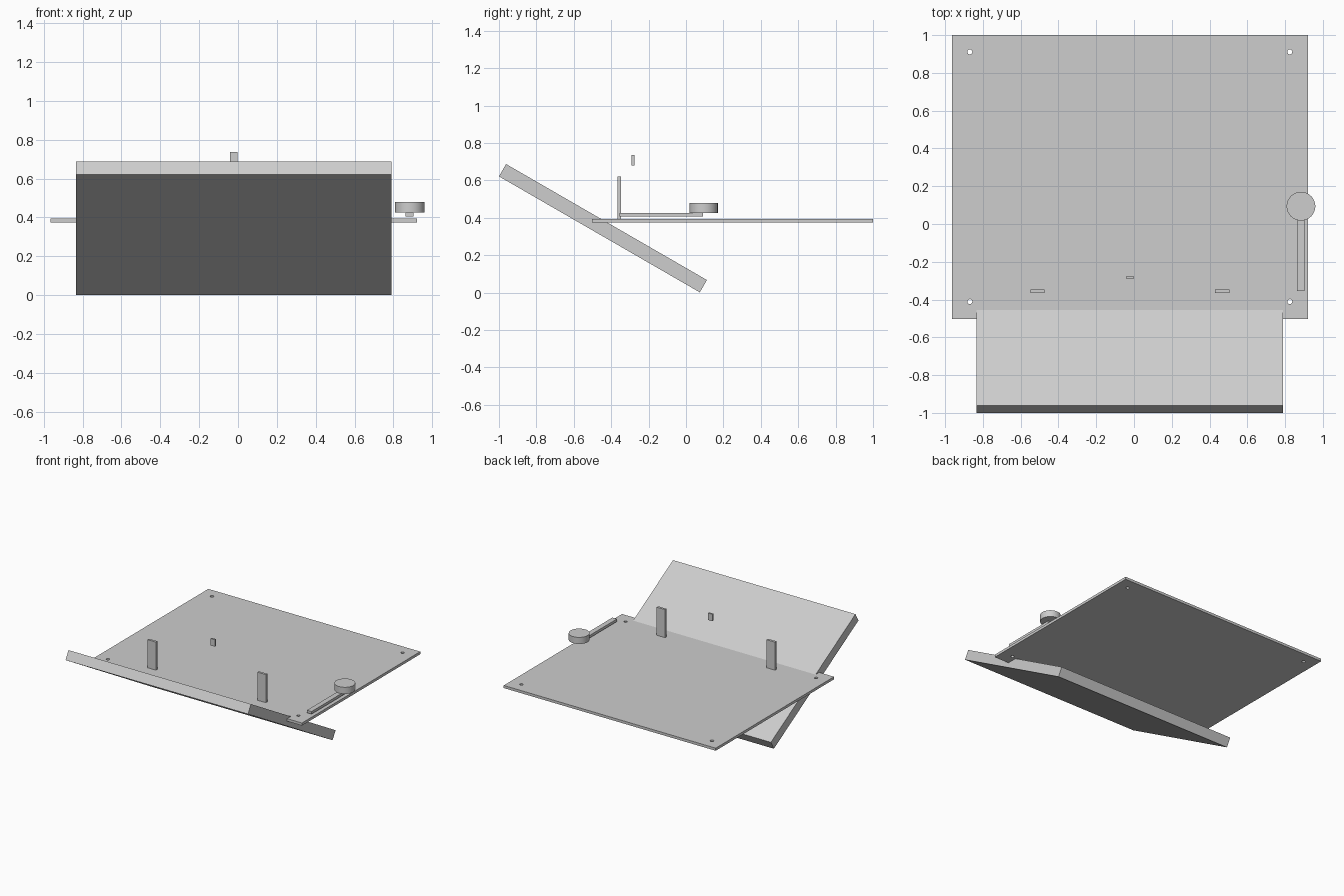
import bpy
import math

cube = bpy.data.objects.get("Cube")
if cube:
    bpy.data.objects.remove(cube, do_unlink=True)

MID = -0.022  # x of the plate's centre line

grey = bpy.data.materials.new("plain grey")
grey.use_nodes = True
colour = (0.61, 0.61, 0.61, 1)
grey.diffuse_color = colour
grey.node_tree.nodes["Principled BSDF"].inputs["Base Color"].default_value = colour


def finish(name):
    obj = bpy.context.object
    obj.name = name
    obj.data.materials.clear()
    obj.data.materials.append(grey)
    return obj


def box(name, centre, size, tilt=0):
    bpy.ops.mesh.primitive_cube_add(size=1, location=centre)
    obj = finish(name)
    obj.scale = size
    bpy.ops.object.transform_apply(location=False, rotation=False, scale=True)
    obj.rotation_euler.x = tilt
    return obj


def cylinder(name, centre, radius, depth, sides):
    bpy.ops.mesh.primitive_cylinder_add(vertices=sides, radius=radius, depth=depth, location=centre)
    return finish(name)


# Flat base plate with a bolt hole near each corner
plate = box("base_plate", (MID, 0.249, 0.384), (1.884, 1.502, 0.021))
for side in (-1, 1):
    for y in (-0.411, 0.911):
        cutter = cylinder("hole_cutter", (MID + side * 0.847, y, 0.384), 0.013, 0.2, 24)
        cutter.hide_render = True
        cut = plate.modifiers.new("bolt hole", "BOOLEAN")
        cut.object = cutter
        cut.solver = "EXACT"
        bpy.context.view_layer.objects.active = plate
        bpy.ops.object.modifier_apply(modifier=cut.name)
        bpy.data.objects.remove(cutter, do_unlink=True)

# Sloping panel that passes through the plate
box("sloping_panel", (MID, -0.444, 0.344), (1.622, 1.24, 0.076), math.radians(-30))

# Two upright posts, and the small tab between them
for name, side in (("right_post", -1), ("left_post", 1)):
    box(name, (MID + side * 0.489, -0.357, 0.507), (0.075, 0.019, 0.226))
box("small_tab", (MID, -0.283, 0.708), (0.038, 0.015, 0.056))

# Lever arm with a round knob
box("lever_arm", (0.883, -0.133, 0.416), (0.041, 0.446, 0.021))
cylinder("lever_knob", (0.884, 0.094, 0.453), 0.076, 0.053, 48)
bpy.ops.object.shade_smooth_by_angle()
